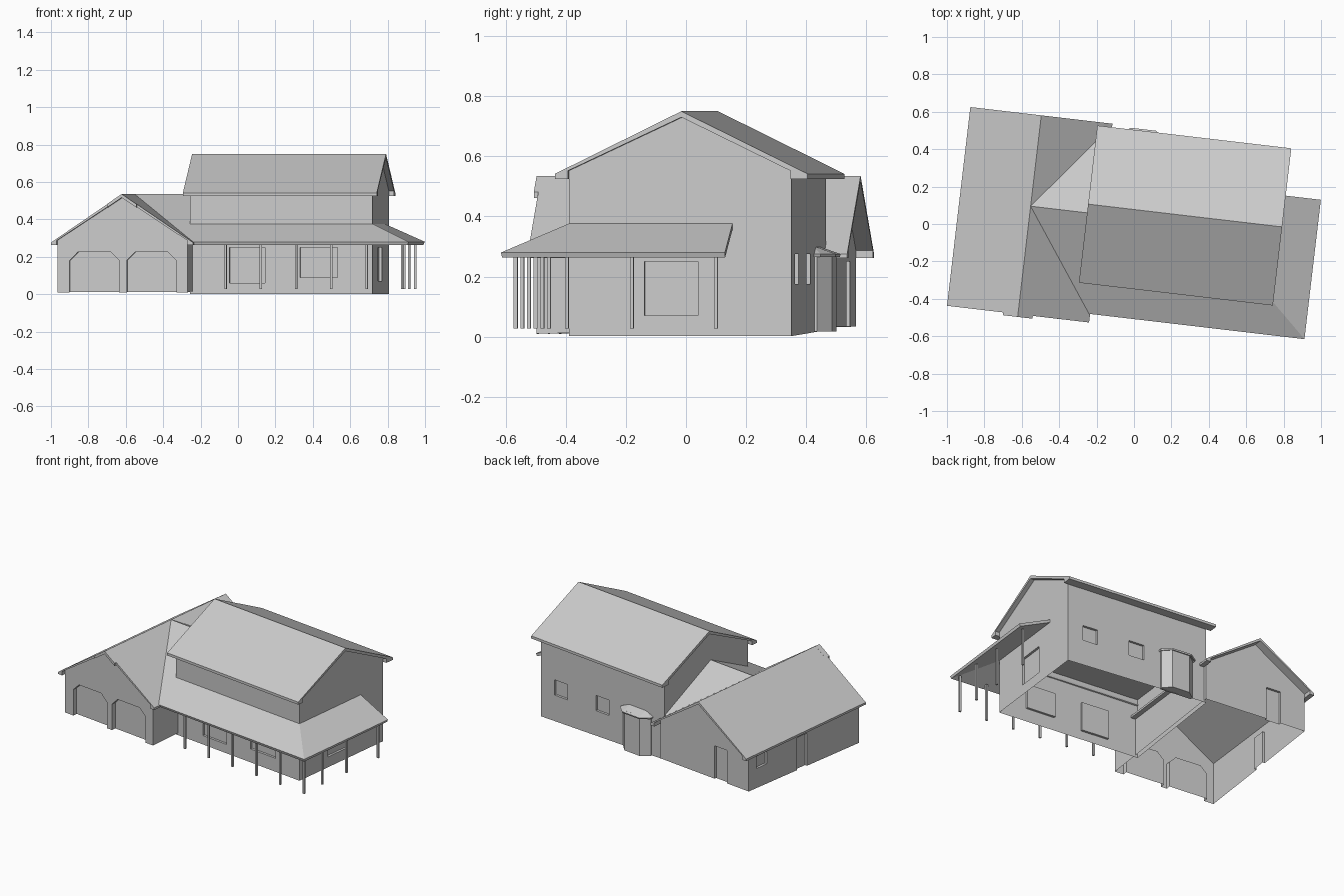
import bpy, bmesh
from math import radians
from mathutils import Matrix, Vector

if "Cube" in bpy.data.objects:
    bpy.data.objects.remove(bpy.data.objects["Cube"])

TURN = Matrix.Rotation(radians(-6.7), 4, 'Z')   # whole house sits turned on its plot

grey = bpy.data.materials.new("plain_grey")
grey.use_nodes = True
GREY = (0.6, 0.6, 0.6, 1)
grey.diffuse_color = GREY
grey.node_tree.nodes["Principled BSDF"].inputs["Base Color"].default_value = GREY


def make(name, bm):
    me = bpy.data.meshes.new(name)
    bm.to_mesh(me)
    bm.free()
    me.materials.append(grey)
    ob = bpy.data.objects.new(name, me)
    ob.matrix_world = TURN
    bpy.context.collection.objects.link(ob)
    return ob


def prism(name, profile, axis, lo, hi):
    """Extrude a closed 2D outline along axis x, y or z."""
    place = {'x': lambda a, b, t: (t, a, b),
             'y': lambda a, b, t: (a, t, b),
             'z': lambda a, b, t: (a, b, t)}[axis]
    bm = bmesh.new()
    low = [bm.verts.new(place(a, b, lo)) for a, b in profile]
    high = [bm.verts.new(place(a, b, hi)) for a, b in profile]
    bm.faces.new(low)
    bm.faces.new(high)
    n = len(low)
    for i in range(n):
        j = (i + 1) % n
        bm.faces.new((low[i], low[j], high[j], high[i]))
    bmesh.ops.recalc_face_normals(bm, faces=bm.faces)
    return make(name, bm)


def box(name, x, y, z):
    return prism(name, [(x[0], y[0]), (x[1], y[0]), (x[1], y[1]), (x[0], y[1])], 'z', *z)


def sheet(name, faces, thick):
    bm = bmesh.new()
    for f in faces:
        bm.faces.new([bm.verts.new(p) for p in f])
    bmesh.ops.remove_doubles(bm, verts=bm.verts, dist=1e-4)
    for f in bm.faces:
        f.normal_update()
        if f.normal.z < 0:
            f.normal_flip()
    ob = make(name, bm)
    if thick:
        mod = ob.modifiers.new("thickness", 'SOLIDIFY')
        mod.thickness, mod.offset = thick, -1
    return ob


def gable_walls(w0, w1, ridge, eave, peak):
    return [(w0, 0), (w1, 0), (w1, eave), (ridge, peak), (w0, eave)]


def gable_roof(e0, e1, w0, w1, ridge, z0, z1, peak, drop, wall_top):
    """Roof outline with boxed eaves."""
    return [(e0, z0), (e0, z1), (ridge, peak), (e1, z1), (e1, z0),
            (w1, z0), (w1, wall_top), (ridge, peak - drop), (w0, wall_top), (w0, z0)]


def carve(ob, cutters, ground):
    """Sink openings into the walls, open the underside and follow the ground."""
    for c in cutters:
        c.hide_render = True
        mod = ob.modifiers.new("opening", 'BOOLEAN')
        mod.object, mod.solver = c, 'EXACT'
    dg = bpy.context.evaluated_depsgraph_get()
    bm = bmesh.new()
    bm.from_mesh(ob.evaluated_get(dg).to_mesh())
    ob.modifiers.clear()
    bm.normal_update()
    under = [f for f in bm.faces if f.normal.z < -0.9 and f.calc_center_median().z < 0.02]
    bmesh.ops.delete(bm, geom=under, context='FACES')
    for v in bm.verts:
        if v.co.z < 0.02:
            v.co.z = ground(v.co.x, v.co.y)
    bm.to_mesh(ob.data)
    bm.free()
    for c in cutters:
        bpy.data.objects.remove(c)


# Main block
X0, X1, Y0, Y1, RY = -0.224, 0.76, -0.303, 0.442, 0.077
D = 0.015
main = prism("main_walls", gable_walls(Y0, Y1, RY, 0.555, 0.735), 'x', X0, X1)
cuts = [box("cut", (a, b), (Y0 - D, Y0 + D), z) for a, b, z in
        ((-0.01, 0.18, (0.06, 0.25)), (0.37, 0.57, (0.09, 0.25)))]
cuts += [box("cut", (a, a + 0.105), (Y1 - D, Y1 + D), (0.175, 0.275)) for a in (0.22, 0.55)]
cuts.append(box("cut", (X1 - D, X1 + D), (-0.05, 0.13), (0.07, 0.25)))
carve(main, cuts, lambda x, y: 0.002 + 0.02 * max(0, y) * (X1 - x) / 0.44)
prism("main_roof", gable_roof(-0.346, 0.5, Y0, Y1, RY, 0.525, 0.542, 0.75, 0.02, 0.552),
      'x', -0.256, 0.788)
sheet("upper_floor", [[(X0, Y0, 0.4), (X1, Y0, 0.4), (X1, Y1, 0.4), (X0, Y1, 0.4)]], 0)

# Garage wing
GX0, GX1, GY0, GY1, RX = -0.911, -0.209, -0.525, 0.462, -0.56
garage = prism("garage_walls", gable_walls(GX0, GX1, RX, 0.29, 0.52), 'y', GY0, GY1)
cuts = []
for a, b in ((-0.845, -0.578), (-0.537, -0.27)):
    arch = [(a, -0.1), (b, -0.1), (b, 0.18), (b - 0.045, 0.225), (a + 0.045, 0.225), (a, 0.18)]
    cuts.append(prism("cut", arch, 'y', GY0 - 0.03, GY0 + 0.03))
cuts.append(box("cut", (GX0 - D, GX0 + D), (-0.06, 0.03), (-0.1, 0.235)))
cuts.append(box("cut", (GX0 - D, GX0 + D), (0.3, 0.39), (0.16, 0.24)))
cuts.append(box("cut", (-0.74, -0.64), (GY1 - D, GY1 + D), (-0.1, 0.25)))
carve(garage, cuts, lambda x, y: 0.01 + 0.024 * (y - GY0))
prism("garage_roof", gable_roof(-0.942, -0.177, GX0, GX1, RX, 0.262, 0.276, 0.535, 0.018, 0.287),
      'y', -0.551, 0.519)
prism("garage_roof_prow", [(RX - 0.08, 0.462), (RX - 0.08, 0.481), (RX, 0.5352),
                           (RX + 0.08, 0.481), (RX + 0.08, 0.462), (RX, 0.516)],
      'y', -0.566, -0.53)

# Link roof running on into the wrap-around porch roof
EAVE, RIDGE, LY, PY, PX, PEND = 0.28, 0.535, 0.03, -0.505, 0.977, 0.245
slope = (RIDGE - EAVE) / (LY - PY)
top = RIDGE + (Y0 - LY) * slope
corner, hip = (PX, PY, EAVE), (X1, Y0, top)
sheet("link_and_porch_roof", [
    [(RX, LY, RIDGE), (-0.185, PY, EAVE), corner, hip, (X0, Y0, top), (X0, LY, RIDGE)],
    [hip, corner, (PX, PEND, EAVE), (X1, PEND, top)],
    [(RX, LY, RIDGE), (X0, LY, RIDGE), (X0, 0.44, 0.314), (-0.24, 0.44, 0.314)],
], 0.018)

# Porch posts
spots = [(0.937 - 0.19 * i, -0.46) for i in range(6)]
spots += [(0.93, y) for y in (-0.29, -0.072, 0.21)]
R = 0.006
for i, (x, y) in enumerate(spots):
    box(f"porch_post_{i + 1}", (x - R, x + R), (y - R, y + R), (0.028, 0.272))

# Bay window at the back
bay = [(0.1, Y1 - 0.01), (0.1, 0.45), (0.05, 0.495), (-0.07, 0.495), (-0.12, 0.45), (-0.12, Y1 - 0.01)]
prism("bay_window", bay, 'z', 0.018, 0.28)
edge = [Vector((0.01 * -1 + (x + 0.01) * 1.12, y if y < Y1 else y + 0.014, 0.275)) for x, y in bay]
ridge_a, ridge_b = Vector((0.05, Y1 - 0.01, 0.302)), Vector((-0.07, Y1 - 0.01, 0.302))
sheet("bay_roof", [[edge[0], edge[1], ridge_a], [edge[1], edge[2], ridge_a],
                   [edge[2], edge[3], ridge_b, ridge_a],
                   [edge[3], edge[4], ridge_b], [edge[4], edge[5], ridge_b]], 0.01)
